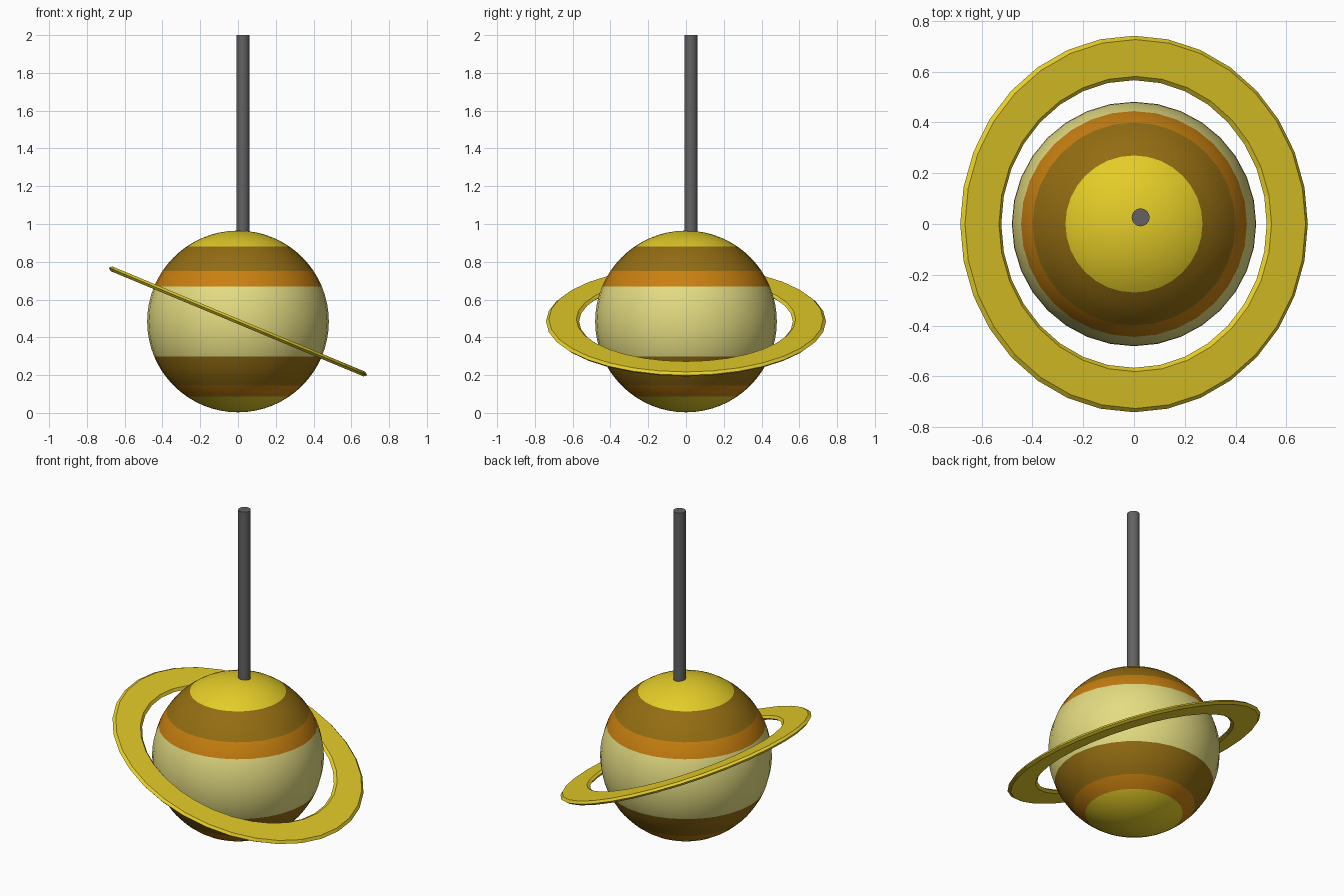
import bpy, bmesh, math
from mathutils import Vector

cube = bpy.data.objects.get("Cube")
if cube:
    bpy.data.objects.remove(cube, do_unlink=True)


def srgb(r, g, b):
    return tuple(((c / 255 + 0.055) / 1.055) ** 2.4 for c in (r, g, b)) + (1,)


def material(name, rgb):
    m = bpy.data.materials.new(name)
    m.use_nodes = True
    m.diffuse_color = srgb(*rgb)
    m.node_tree.nodes["Principled BSDF"].inputs["Base Color"].default_value = m.diffuse_color
    return m


yellow = material("golden yellow", (228, 204, 40))
brown = material("brown", (148, 109, 18))
orange = material("burnt orange", (200, 128, 16))
cream = material("pale cream", (228, 220, 130))
gray = material("rod gray", (98, 98, 98))


def add_object(name, bm, mats):
    mesh = bpy.data.meshes.new(name)
    bmesh.ops.recalc_face_normals(bm, faces=bm.faces)
    bm.to_mesh(mesh)
    bm.free()
    for m in mats:
        mesh.materials.append(m)
    obj = bpy.data.objects.new(name, mesh)
    bpy.context.collection.objects.link(obj)
    return obj


def smooth(obj, degrees):
    bpy.ops.object.select_all(action="DESELECT")
    obj.select_set(True)
    bpy.context.view_layer.objects.active = obj
    bpy.ops.object.shade_smooth_by_angle(angle=math.radians(degrees))


CENTER = 0.484
RADIUS = 0.481

# Planet: a ball cut at the band edges, coloured by height
edges = [0.088, 0.145, 0.298, 0.668, 0.752, 0.882]
band_slots = [0, 2, 1, 3, 2, 1, 0]
bm = bmesh.new()
bmesh.ops.create_uvsphere(bm, u_segments=32, v_segments=32, radius=RADIUS)
bmesh.ops.translate(bm, vec=(0, 0, CENTER), verts=bm.verts)
for z in edges:
    bmesh.ops.bisect_plane(bm, geom=bm.verts[:] + bm.edges[:] + bm.faces[:], dist=0.0001,
                           plane_co=(0, 0, z), plane_no=(0, 0, 1))
for f in bm.faces:
    height = f.calc_center_median().z
    f.material_index = band_slots[sum(height > z for z in edges)]
smooth(add_object("planet", bm, [yellow, brown, orange, cream]), 40)

# Ring: a thin six-sided section revolved, then tilted
INNER, OUTER, HALF, BEVEL = 0.566, 0.741, 0.013, 0.015
section = [(INNER, 0), (INNER + BEVEL, HALF), (OUTER - BEVEL, HALF),
           (OUTER, 0), (OUTER - BEVEL, -HALF), (INNER + BEVEL, -HALF)]
bm = bmesh.new()
verts = [bm.verts.new((r, 0, z)) for r, z in section]
loop = [bm.edges.new((verts[i - 1], verts[i])) for i in range(len(verts))]
bmesh.ops.spin(bm, geom=verts + loop, cent=(0, 0, 0), axis=(0, 0, 1),
               angle=math.tau, steps=32, use_merge=True)
bmesh.ops.remove_doubles(bm, verts=bm.verts, dist=0.0001)
ring = add_object("ring", bm, [yellow])
ring.location.z = CENTER
ring.rotation_euler.y = math.radians(22.6)

# Hanging rod
BOTTOM, TOP = 0.94, 2.0
bm = bmesh.new()
bmesh.ops.create_cone(bm, cap_ends=True, segments=32, radius1=0.035, radius2=0.035,
                      depth=TOP - BOTTOM)
rod = add_object("hanging_rod", bm, [gray])
rod.location = Vector((0.026, 0.026, (TOP + BOTTOM) / 2))
smooth(rod, 40)
